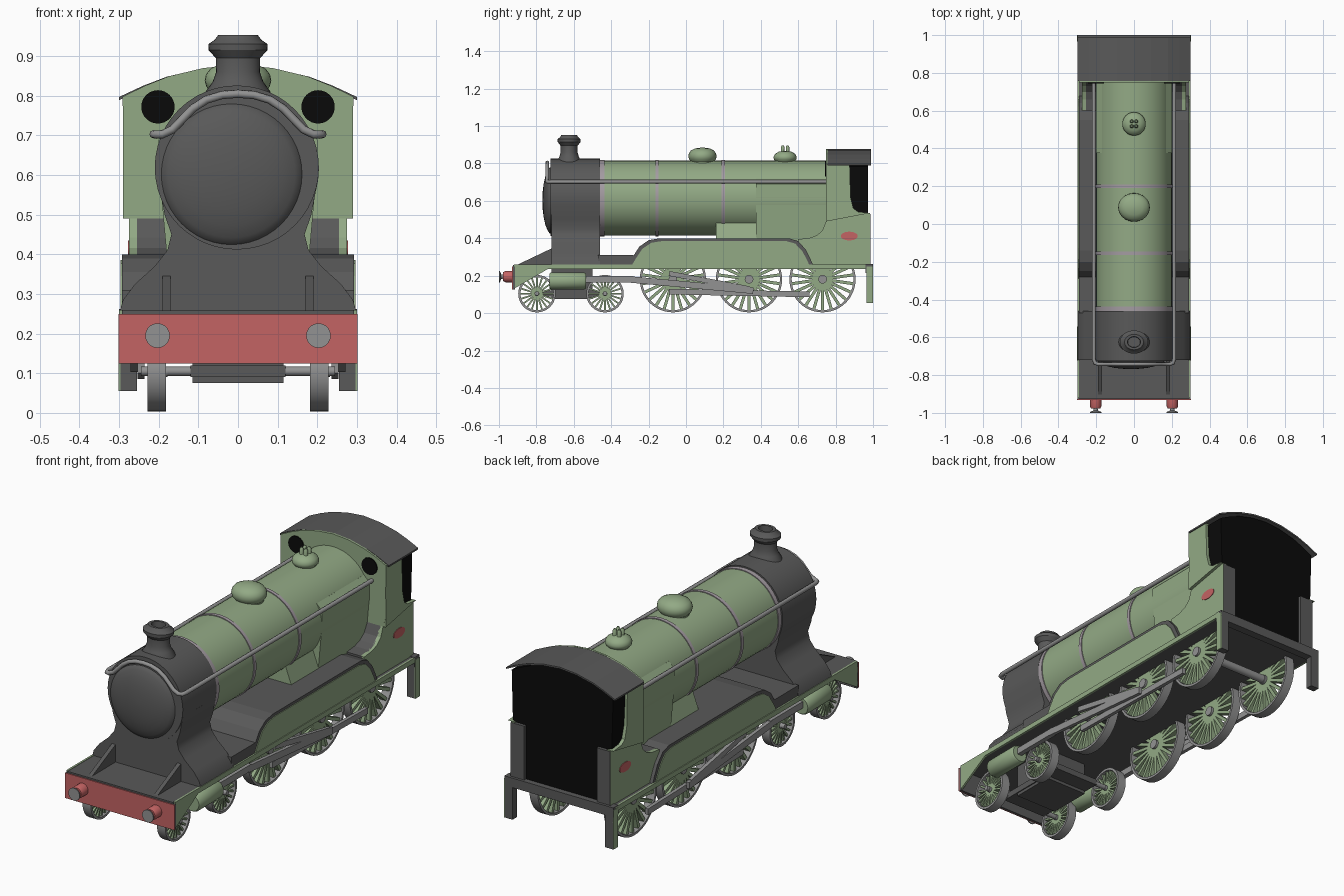
import bpy, bmesh, math
from mathutils import Vector, Matrix

if "Cube" in bpy.data.objects:
    bpy.data.objects.remove(bpy.data.objects["Cube"], do_unlink=True)


def material(name, r, g, b):
    m = bpy.data.materials.new(name)
    m.use_nodes = True
    m.diffuse_color = (r, g, b, 1)
    m.node_tree.nodes["Principled BSDF"].inputs["Base Color"].default_value = (r, g, b, 1)
    return m


GREEN = material("sage green", .29, .40, .235)
DARK = material("dark grey", .1, .1, .1)
STEEL = material("steel grey", .29, .29, .29)
BAND = material("band grey", .37, .33, .36)
RED = material("beam red", .55, .125, .125)
BLACK = material("black", .003, .003, .003)


def finish(name, bm, mat, smooth=False):
    bmesh.ops.recalc_face_normals(bm, faces=bm.faces)
    me = bpy.data.meshes.new(name)
    bm.to_mesh(me)
    bm.free()
    me.materials.append(mat)
    ob = bpy.data.objects.new(name, me)
    bpy.context.collection.objects.link(ob)
    if smooth:
        bpy.ops.object.select_all(action='DESELECT')
        ob.select_set(True)
        bpy.context.view_layer.objects.active = ob
        bpy.ops.object.shade_smooth_by_angle(angle=math.radians(35))
    return ob


def prism(name, pts, axis, a, b, mat, smooth=False):
    """Outline extruded along x (points are y,z) or y (points are x,z)."""
    place = (lambda p, d: (d, p[0], p[1])) if axis == 'x' else (lambda p, d: (p[0], d, p[1]))
    bm = bmesh.new()
    f = bm.faces.new([bm.verts.new(place(p, a)) for p in pts])
    ext = bmesh.ops.extrude_face_region(bm, geom=[f])
    moved = [v for v in ext['geom'] if isinstance(v, bmesh.types.BMVert)]
    bmesh.ops.translate(bm, verts=moved, vec=place((0, 0), b - a))
    return finish(name, bm, mat, smooth)


def box(name, x0, x1, y0, y1, z0, z1, mat):
    return prism(name, [(y0, z0), (y1, z0), (y1, z1), (y0, z1)], 'x', x0, x1, mat)


def lathe(name, prof, axis, at, mat, n=32, loop=False):
    """Turned solid; prof holds (radius, distance along axis)."""
    bm = bmesh.new()
    turn = {'z': Matrix(), 'x': Matrix.Rotation(math.pi / 2, 3, 'Y'),
            'y': Matrix.Rotation(-math.pi / 2, 3, 'X')}[axis].to_3x3()
    rings = []
    for r, h in prof:
        rings.append([bm.verts.new(turn @ Vector((r * math.cos(t), r * math.sin(t), h)))
                      for t in (2 * math.pi * i / n for i in range(n))])
    pairs = list(zip(rings, rings[1:]))
    if loop:
        pairs.append((rings[-1], rings[0]))
    for lo, hi in pairs:
        for i in range(n):
            j = (i + 1) % n
            bm.faces.new((lo[i], lo[j], hi[j], hi[i]))
    if not loop:
        bm.faces.new(rings[0])
        bm.faces.new(rings[-1])
    ob = finish(name, bm, mat, True)
    ob.location = at
    return ob


def rod(name, a, b, x, half, mat):
    """Flat bar between two (y,z) points."""
    a, b = Vector(a), Vector(b)
    n = (b - a).orthogonal().normalized() * half
    return prism(name, [a + n, b + n, b - n, a - n], 'x', x - .009, x + .009, mat)


def mirror_pts(half):
    return half + [(-x, z) for x, z in reversed(half) if x > 0]


SIDES = (("left", 1), ("right", -1))
AXIS_Z = .615

# Boiler, smokebox and bands
lathe("boiler", [(.2, -.47), (.2, .76)], 'y', (0, 0, AXIS_Z), GREEN, 48)
for y, half in ((-.449, .012), (-.155, .009), (.2, .009)):
    lathe("boiler_band", [(.204, -half), (.204, half)], 'y', (0, y, AXIS_Z), BAND, 48)
lathe("smokebox", [(.207, -.725), (.207, -.46)], 'y', (-.003, 0, AXIS_Z + .004), DARK, 48)
lathe("smokebox_door", [(.01, -.768), (.05, -.766), (.09, -.761), (.13, -.752), (.16, -.74), (.175, -.73), (.18, -.72)],
      'y', (-.016, 0, .602), DARK, 48)
saddle = [(.3, .25), (.29, .285), (.26, .325), (.21, .37), (.178, .41), (.168, .45), (.185, .5), (.2, .58)]
prism("smokebox_saddle", mirror_pts(saddle), 'y', -.72, -.46, DARK, True)

# Chimney, steam dome and safety valve
chimney = lathe("chimney", [(.085, .78), (.082, .81), (.064, .835), (.055, .86), (.056, .895), (.074, .915),
                            (.075, .93), (.06, .94), (.05, .953), (.035, .953), (.033, .92)],
                'z', (0, -.625, 0), DARK)
chimney.scale.y = .82
dome = lathe("steam_dome", [(.068, .78), (.069, .81), (.08, .823), (.084, .838), (.081, .853), (.07, .868),
                            (.045, .88), (.01, .885)], 'z', (0, .088, 0), GREEN)
dome.scale.y = .9
lathe("safety_valve_cover", [(.048, .78), (.049, .81), (.06, .822), (.062, .835), (.055, .85), (.035, .863),
                             (.01, .868)], 'z', (0, .53, 0), GREEN)
for x in (-.012, .012):
    for y in (.517, .543):
        lathe("valve_pin", [(.01, .85), (.01, .888), (.005, .897)], 'z', (x, y, 0), GREEN, 10)

# Firebox with sloping skirt in front of it
prism("firebox", mirror_pts([(.178, .38), (.2, .62), (.2, .69), (.17, .72)]), 'y', .375, .76, GREEN)
prism("firebox_skirt", mirror_pts([(.185, .39), (.15, .483)]), 'y', .16, .38, GREEN)

# Footplate, buffer beam and front brackets
box("footplate", -.292, .292, -.925, .97, .235, .258, DARK)
box("beam_backing", -.3, .3, -.926, -.915, .125, .25, DARK)
box("buffer_beam", -.302, .302, -.931, -.926, .125, .25, RED)
box("mid_platform", -.292, .292, -.47, -.28, .25, .31, DARK)
for side, s in SIDES:
    prism(side + "_valance", [(-.92, .13), (-.92, .26), (.985, .26), (.985, .235), (-.74, .235)],
          'x', s * .29, s * .3, GREEN)
    prism(side + "_bracket", [(-.92, .25), (-.71, .25), (-.71, .35)], 'x', s * .17, s * .19, DARK)
    lathe(side + "_buffer_shank", [(.024, -.978), (.03, -.965), (.03, -.925)], 'y', (s * .203, 0, .195), RED, 20)
    lathe(side + "_buffer_head", [(.031, -1), (.031, -.995), (.012, -.988), (.01, -.97)],
          'y', (s * .203, 0, .195), STEEL, 20)

# Splashers: dark body with a green panel set inside its outline
arch = [(-.31, .255), (-.285, .3), (-.25, .355), (-.2, .39), (-.14, .4), (.55, .4), (.6, .385),
        (.64, .34), (.665, .29), (.68, .255)]
prism("splasher_body", arch, 'x', -.292, .292, DARK)
panel = [(.185 + (y - .185) * .96, .255 + (z - .255) * .9) for y, z in arch]
for side, s in SIDES:
    prism(side + "_splasher_panel", panel, 'x', s * .288, s * .296, GREEN)

# Cab: narrow lower panels, wider upper panels with the side opening
roof_line = [(.3, .797), (.24, .825), (.18, .848), (.09, .869), (0, .877)]
sweep = [(.6, .395), (.66, .402), (.7, .416), (.73, .443), (.748, .49)]
lower_side = [(.6, .255)] + sweep + [(.985, .535), (.985, .255)]
upper_side = [(.748, .49), (.75, .795), (.875, .795), (.88, .62), (.895, .56), (.92, .542), (.985, .535)]
prism("cab_interior", [(-.265, .26), (.265, .26)] + [(x * .93, z - .012) for x, z in mirror_pts(roof_line)],
      'y', .76, .972, BLACK)
front_wall = [(-.288, .53), (-.268, .48), (.268, .48), (.288, .53)]
prism("cab_front", front_wall + [(x * .97, z + .001) for x, z in mirror_pts(roof_line)], 'y', .748, .758, GREEN)
under = [(x, z - .008) for x, z in reversed(mirror_pts(roof_line))]
prism("cab_roof", mirror_pts(roof_line) + under, 'y', .757, .988, DARK)
for side, s in SIDES:
    prism(side + "_cab_lower_side", lower_side, 'x', s * .255, s * .275, GREEN)
    prism(side + "_cab_upper_side", upper_side, 'x', s * .264, s * .29, GREEN)
    prism(side + "_cab_flare", [(.6, .3)] + sweep + [(.76, .5), (.76, .3)], 'x', s * .17, s * .262, DARK)
    box(side + "_rear_panel", s * .2, s * .274, .965, .987, .25, .53, DARK)
    lathe(side + "_cab_window", [(.042, -.003), (.042, .003)], 'y', (s * .202, .746, .772), BLACK, 32)
    plate = lathe(side + "_cab_plate", [(.045, -.003), (.045, .003)], 'x', (s * .275, .873, .412), RED, 32)
    plate.scale.z = .52
    box(side + "_rear_step", s * .255, s * .297, .965, 1, .055, .25, DARK)
    box(side + "_step_face", s * .296, s * .301, .965, 1, .055, .25, GREEN)
box("rear_beam", -.3, .3, .96, 1, .215, .262, DARK)

# Handrail running along both sides and over the smokebox front
half_rail = [(.213, .75, .703), (.213, -.715, .703), (.207, -.735, .702), (.19, -.742, .703), (.165, -.742, .715),
             (.14, -.742, .741), (.115, -.742, .767), (.08, -.742, .79), (.04, -.742, .802), (0, -.742, .805)]
path = half_rail + [(-x, y, z) for x, y, z in reversed(half_rail[:-1])]
cu = bpy.data.curves.new("handrail", 'CURVE')
cu.dimensions = '3D'
cu.bevel_depth = .0105
cu.bevel_resolution = 2
cu.use_fill_caps = True
sp = cu.splines.new('POLY')
sp.points.add(len(path) - 1)
for p, co in zip(sp.points, path):
    p.co = (*co, 1)
sp.use_smooth = True
cu.materials.append(STEEL)
bpy.context.collection.objects.link(bpy.data.objects.new("handrail", cu))


# Wheels
def wheel(name, x, y, r, spokes):
    at, t = (x, y, r + .004), .023
    lathe(name + "_tyre", [(r, -t), (r, t), (r - .012, t), (r - .012, -t)], 'x', at, STEEL, 48, True)
    lathe(name + "_hub", [(r * .13, -t), (r * .13, t + .004)], 'x', at, STEEL, 20)
    bm = bmesh.new()
    for i in range(spokes):
        made = bmesh.ops.create_cube(bm, size=1)['verts']
        for v in made:
            v.co = Vector((v.co.x * .03, v.co.y * r * .09, r * .52 + v.co.z * r * .84))
        bmesh.ops.rotate(bm, verts=made, cent=(0, 0, 0),
                         matrix=Matrix.Rotation(2 * math.pi * i / spokes, 3, 'X'))
    finish(name + "_spokes", bm, GREEN).location = at


DRIVERS, TRUCKS = (-.07, .337, .73), (-.797, -.433)
for side, s in SIDES:
    for y in DRIVERS:
        wheel(side + "_driving_wheel", s * .205, y, .177, 22)
    for y in TRUCKS:
        wheel(side + "_truck_wheel", s * .205, y, .1, 20)
        lathe(side + "_truck_axle", [(.012, -.065), (.012, .065)], 'x', (s * .18, y, .105), STEEL, 16)
lathe("rear_axle", [(.02, -.2), (.02, .2)], 'x', (0, DRIVERS[-1], .182), STEEL, 16)
box("truck_frame", -.115, .115, -.72, -.5, .075, .25, DARK)
box("truck_axle_plate", -.12, .12, -.81, -.42, .09, .12, DARK)

# Cylinders and motion
for side, s in SIDES:
    lathe(side + "_cylinder", [(.04, -.73), (.046, -.72), (.046, -.545), (.04, -.535)],
          'y', (s * .256, 0, .172), GREEN, 24)
    box(side + "_slide_bar", s * .245, s * .27, -.54, -.28, .165, .198, STEEL)
    rod(side + "_connecting_rod", (-.3, .18), (.36, .12), s * .262, .017, STEEL)
    rod(side + "_coupling_rod", (-.09, .115), (.66, .1), s * .245, .015, STEEL)
    rod(side + "_valve_rod", (-.09, .212), (.34, .13), s * .262, .013, STEEL)
